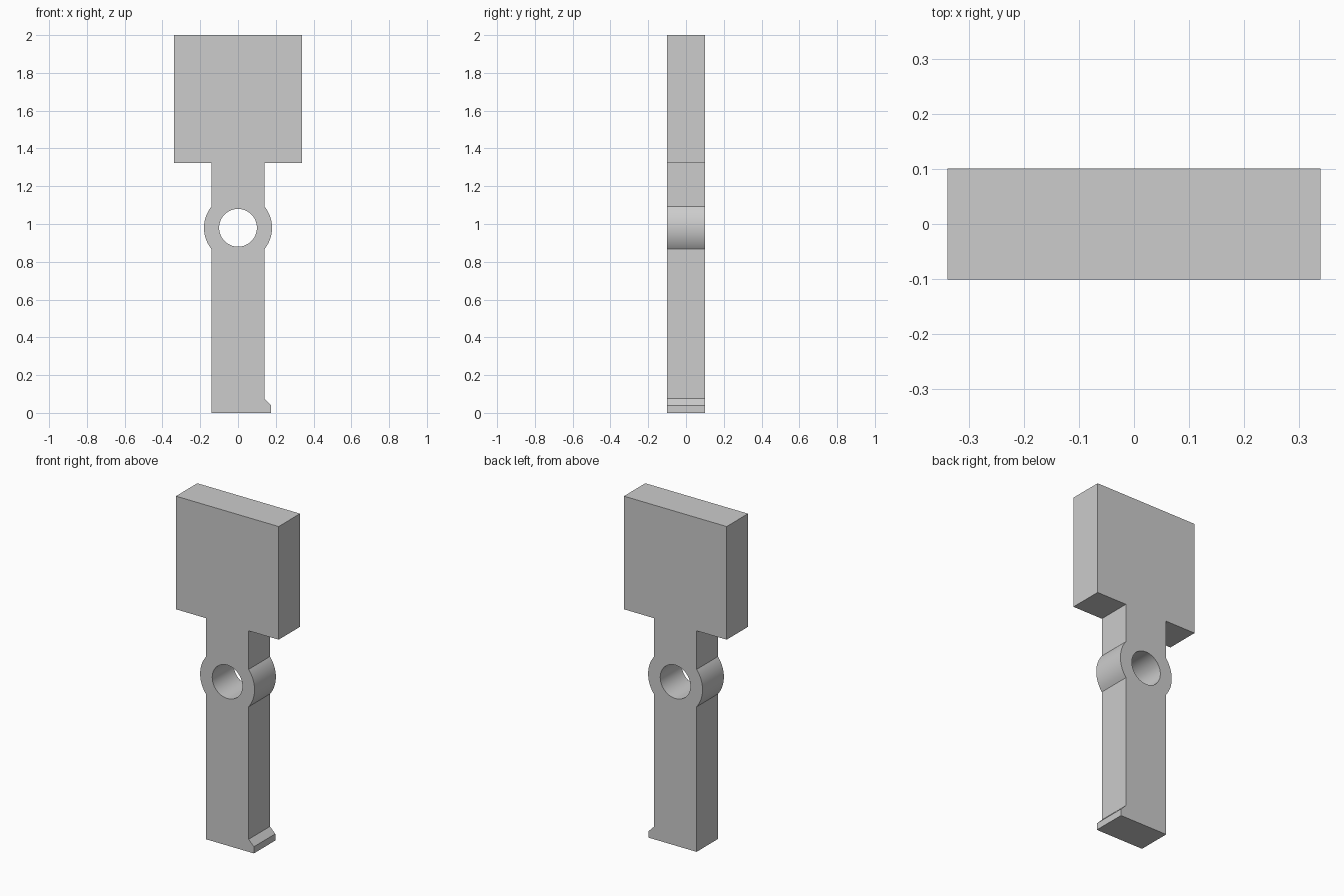
import bpy, bmesh, math

# Clear the default cube only
cube = bpy.data.objects.get("Cube")
if cube:
    bpy.data.objects.remove(cube, do_unlink=True)

HALF_DEPTH = 0.101
STEM = 0.141        # half width of the stem
HEAD = 0.34         # half width of the head
RING_Z, RING_R, HOLE_R = 0.98, 0.18, 0.1

grey = bpy.data.materials.new("plain_grey")
grey.use_nodes = True
colour = (0.604, 0.604, 0.604, 1)
grey.diffuse_color = colour
grey.node_tree.nodes["Principled BSDF"].inputs["Base Color"].default_value = colour


def prism(name, outline, half_depth):
    """Extrude an x-z outline along y."""
    bm = bmesh.new()
    face = bm.faces.new([bm.verts.new((x, -half_depth, z)) for x, z in outline])
    ext = bmesh.ops.extrude_face_region(bm, geom=[face])
    verts = [g for g in ext["geom"] if isinstance(g, bmesh.types.BMVert)]
    bmesh.ops.translate(bm, vec=(0, 2 * half_depth, 0), verts=verts)
    bmesh.ops.recalc_face_normals(bm, faces=bm.faces)
    mesh = bpy.data.meshes.new(name)
    bm.to_mesh(mesh)
    bm.free()
    mesh.materials.append(grey)
    obj = bpy.data.objects.new(name, mesh)
    bpy.context.collection.objects.link(obj)
    return obj


def arc(radius, start, end, steps):
    angles = [start + (end - start) * i / steps for i in range(steps + 1)]
    return [(radius * math.cos(a), RING_Z + radius * math.sin(a)) for a in angles]


# Outline: foot with chamfered toe, stem, ring bulges and square head
spread = math.acos(STEM / RING_R)
right_bulge = arc(RING_R, -spread, spread, 24)
left_bulge = [(-x, z) for x, z in reversed(right_bulge)]
foot = [(-STEM, 0), (0.176, 0), (0.176, 0.04), (STEM, 0.075)]
head = [(STEM, 1.323), (HEAD, 1.323), (HEAD, 2), (-HEAD, 2), (-HEAD, 1.323), (-STEM, 1.323)]
body = prism("paddle_body", foot + right_bulge + head + left_bulge, HALF_DEPTH)

# Round through hole
cutter = prism("hole_cutter", arc(HOLE_R, 0, math.tau, 64)[:-1], HALF_DEPTH * 2)
cutter.hide_render = True
cut = body.modifiers.new("pivot_hole", "BOOLEAN")
cut.operation = "DIFFERENCE"
cut.solver = "EXACT"
cut.object = cutter
bpy.ops.object.select_all(action="DESELECT")
body.select_set(True)
bpy.context.view_layer.objects.active = body
bpy.ops.object.modifier_apply(modifier=cut.name)
bpy.data.objects.remove(cutter, do_unlink=True)

# Smooth curved walls, crisp corners
bpy.ops.object.shade_smooth_by_angle(angle=math.radians(25))
